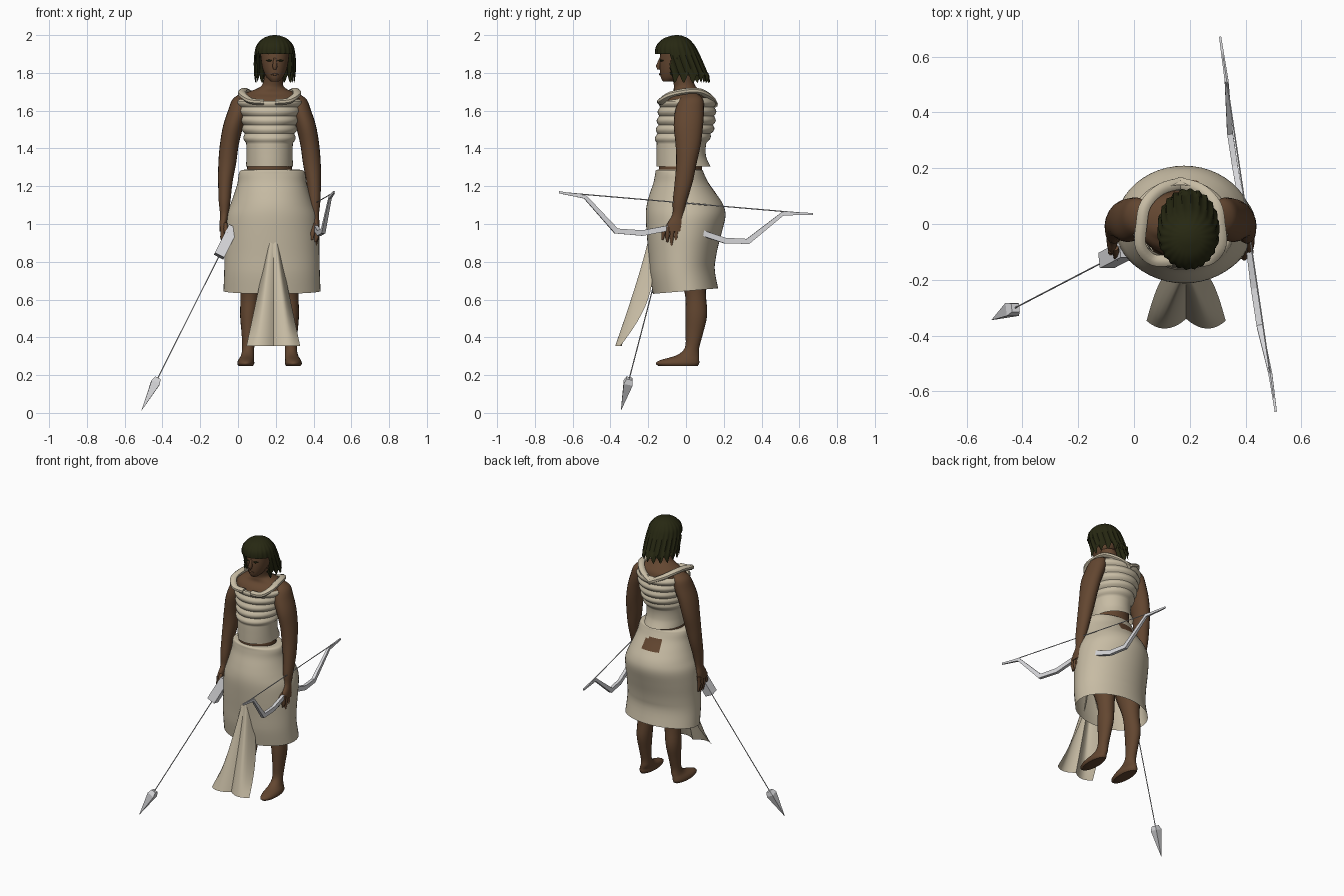
import bpy, bmesh, math
from mathutils import Vector

cube = bpy.data.objects.get("Cube")
if cube:
    bpy.data.objects.remove(cube, do_unlink=True)


def material(name, *rgb):
    m = bpy.data.materials.new(name)
    m.use_nodes = True
    m.diffuse_color = (*rgb, 1)
    m.node_tree.nodes["Principled BSDF"].inputs["Base Color"].default_value = (*rgb, 1)
    return m


LINEN = material("linen", .57, .5, .37)
SKIN = material("brown skin", .125, .062, .03)
HAIR = material("dark hair", .02, .021, .006)
METAL = material("pale grey", .7, .7, .72)
MID = .167      # body centre line
FACE_X = .195   # head centre line


def build(name, verts, faces, mat, smooth=True):
    mesh = bpy.data.meshes.new(name)
    mesh.from_pydata([tuple(v) for v in verts], [], faces)
    bm = bmesh.new()
    bm.from_mesh(mesh)
    bmesh.ops.recalc_face_normals(bm, faces=bm.faces)
    bm.to_mesh(mesh)
    bm.free()
    mesh.materials.append(mat)
    obj = bpy.data.objects.new(name, mesh)
    bpy.context.collection.objects.link(obj)
    if smooth:
        bpy.ops.object.select_all(action="DESELECT")
        obj.select_set(True)
        bpy.context.view_layer.objects.active = obj
        bpy.ops.object.shade_smooth_by_angle(angle=math.radians(50))
    return obj


def spline(rows, steps):
    """Pass a smooth curve through rows of numbers."""
    out = []
    for i in range(len(rows) - 1):
        a, b, c, d = (rows[max(0, min(len(rows) - 1, i + k))] for k in (-1, 0, 1, 2))
        for s in range(steps):
            t = s / steps
            out.append([q + t / 2 * (r - p + t * (2*p - 5*q + 4*r - s4 + t * (3*(q - r) + s4 - p)))
                        for p, q, r, s4 in zip(a, b, c, d)])
    return out + [list(rows[-1])]


def loft(name, rings, mat, x=MID, n=28, steps=4, swell=None, lift=None, caps=(True, True), drop=None):
    """Oval rings from low to high: height, side offset, half width, front y, back y."""
    rows, verts = spline(rings, steps), []
    for z, off, half, front, back in rows:
        for j in range(n):
            a = math.tau * j / n
            g = swell(z, a) if swell else 0
            p = Vector((x + off + (half + g) * math.cos(a),
                        (front + back) / 2 + ((back - front) / 2 + g) * math.sin(a), z))
            if lift:
                p.z += lift(p, a)
            verts.append(p)
    faces = [(i*n + j, i*n + (j+1) % n, (i+1)*n + (j+1) % n, (i+1)*n + j)
             for i in range(len(rows) - 1) for j in range(n)]
    if drop:
        faces = [f for f in faces if not drop(sum((verts[k] for k in f), Vector()) / 4)]
    if caps[0]:
        faces.append(tuple(reversed(range(n))))
    if caps[1]:
        faces.append(tuple(range(len(verts) - n, len(verts))))
    return build(name, verts, faces, mat)


def tube(name, path, radii, mat, n=8, flat=1, up=(0, 0, 1), smooth=True):
    """Sweep an oval or polygon along a path, one radius per point."""
    pts, verts = [Vector(p) for p in path], []
    for i, p in enumerate(pts):
        t = (pts[min(i + 1, len(pts) - 1)] - pts[max(i - 1, 0)]).normalized()
        side = t.cross(Vector(up)).normalized()
        top = side.cross(t)
        for j in range(n):
            a = math.tau * (j + .5) / n
            verts.append(p + radii[i] * (side * math.cos(a) * flat + top * math.sin(a)))
    faces = [(i*n + j, i*n + (j+1) % n, (i+1)*n + (j+1) % n, (i+1)*n + j)
             for i in range(len(pts) - 1) for j in range(n)]
    faces += [tuple(reversed(range(n))), tuple(range(len(verts) - n, len(verts)))]
    return build(name, verts, faces, mat, smooth)


# Body: torso with neck, head and face
loft("torso", [(1.1, 0, .14, -.13, .08), (1.27, 0, .122, -.145, .085), (1.45, 0, .11, -.13, .09),
               (1.6, 0, .15, -.12, .12), (1.66, .002, .165, -.1, .115), (1.69, .005, .14, -.07, .1),
               (1.715, .01, .08, -.065, .065), (1.74, .017, .054, -.065, .045),
               (1.8, .025, .05, -.08, .03)], SKIN)
loft("head", [(1.755, 0, .022, -.122, -.07), (1.775, 0, .042, -.133, -.02), (1.815, 0, .062, -.139, .02),
              (1.87, 0, .073, -.139, .04), (1.93, 0, .075, -.13, .04), (1.97, 0, .045, -.1, .01)],
     SKIN, x=FACE_X)
tube("nose", [(FACE_X, -.134, 1.88), (FACE_X, -.147, 1.835), (FACE_X, -.143, 1.818)],
     [.006, .014, .008], SKIN, up=(0, 1, 0))
for s in (-1, 1):
    tube("eye", [(FACE_X + s * d, y, 1.865) for d, y in ((.015, -.137), (.03, -.133), (.046, -.12))],
         [.002, .006, .002], HAIR)
tube("mouth", [(FACE_X + d, -.136, 1.792) for d in (-.02, 0, .02)], [.002, .007, .002], SKIN)


# Hair: ridged bob with a fringe and ragged ends
def strands(z, a):
    return .004 * math.sin(a * 22) * min(1, (2 - z) * 9)


def ragged(p, a):
    return .022 * math.sin(a * 16) if p.z < 1.79 else 0


def face_opening(c):
    return c.z < 1.9 and c.y < -.082


hair = loft("hair", [(1.768, 0, .106, -.125, .125), (1.85, 0, .108, -.15, .09), (1.9, 0, .105, -.162, .068),
                     (1.945, 0, .096, -.155, .045), (1.98, 0, .066, -.122, .014), (1.996, 0, .03, -.08, -.02),
                     (2, 0, .004, -.054, -.046)],
            HAIR, x=FACE_X, n=88, swell=strands, lift=ragged, caps=(False, True), drop=face_opening)

# Arms, hands and legs, one on each side
for s in (-1, 1):
    side = "left" if s > 0 else "right"
    loft(side + "_arm", [(z, s * d, h, f, b) for z, d, h, f, b in (
        (.96, .248, .017, -.105, -.015), (1, .246, .019, -.1, -.012), (1.05, .24, .022, -.072, -.012),
        (1.12, .238, .031, -.07, .004), (1.22, .234, .038, -.06, .035), (1.32, .224, .047, -.052, .056),
        (1.42, .213, .05, -.055, .078), (1.52, .192, .054, -.065, .09), (1.6, .165, .055, -.057, .095),
        (1.66, .148, .048, -.035, .09), (1.69, .13, .024, 0, .06))], SKIN, n=20)
    for k, tip in enumerate((.905, .875, .868, .878)):
        y = -.094 + k * .024
        tube(side + "_finger", [(MID + s * .248, y, .985), (MID + s * .25, y - .006, .93),
                                (MID + s * .242, y - .004, tip)], [.013, .012, .006], SKIN, up=(0, 1, 0))
    tube(side + "_thumb", [(MID + s * .235, -.085, 1), (MID + s * .228, -.12, .95), (MID + s * .226, -.125, .915)],
         [.013, .012, .006], SKIN, up=(0, 1, 0))
    loft(side + "_leg", [(z, s * d, h, f, b) for z, d, h, f, b in (
        (.248, .126, .038, -.145, .062), (.262, .126, .045, -.16, .07), (.28, .124, .042, -.135, .07),
        (.305, .116, .035, -.05, .07), (.345, .113, .032, -.006, .07), (.42, .112, .036, -.002, .09),
        (.52, .11, .046, -.003, .112), (.64, .102, .052, -.008, .105), (.8, .1, .07, -.07, .11),
        (1, .09, .085, -.11, .12))], SKIN, n=20)


# Top: fitted bodice with five puffed bands
def bands(z, a):
    return .012 * abs(math.sin(math.pi * (z - 1.43) / .047)) if 1.43 < z < 1.665 else 0


def neckline(p, a):
    return -.02 * max(0, -math.sin(a)) if p.z > 1.655 else 0


loft("bodice", [(1.305, 0, .125, -.156, .13), (1.36, 0, .122, -.156, .106), (1.43, 0, .124, -.155, .108),
                (1.5, 0, .134, -.148, .138), (1.58, 0, .15, -.14, .148), (1.64, 0, .166, -.133, .147),
                (1.67, 0, .168, -.122, .14)], LINEN, n=40, steps=10, swell=bands, lift=neckline,
     caps=(False, False))
for s in (-1, 1):
    strap = spline([(MID + s * d, y, z) for d, y, z in (
        (.03, -.13, 1.645), (.1, -.128, 1.652), (.143, -.08, 1.685), (.14, 0, 1.703), (.125, .07, 1.702),
        (.07, .125, 1.67), (-.01, .148, 1.63))], 5)
    tube("shoulder_strap", strap, [.017] * len(strap), LINEN, flat=1.3)


# Skirt: flared wrap, open below, with a bare patch behind the waist
def hem(p, a):
    return p.y * .085 if p.z < .8 else 0


skirt = loft("skirt", [(.645, 0, .257, -.175, .17), (.75, 0, .253, -.192, .152), (.85, 0, .251, -.2, .163),
                       (.95, 0, .25, -.208, .188), (1.04, 0, .243, -.213, .209), (1.1, 0, .222, -.208, .198),
                       (1.16, 0, .2, -.192, .16), (1.22, 0, .182, -.172, .118), (1.265, 0, .176, -.163, .096),
                       (1.285, 0, .162, -.158, .086), (1.288, 0, .12, -.13, .06)],
             LINEN, x=.18, n=48, lift=hem, caps=(False, False))
skirt.data.materials.append(SKIN)
for f in skirt.data.polygons:
    c = f.center
    if c.y > 0 and abs(c.x - MID) < .065 - abs(c.z - 1.19) * .5 and 1.165 < c.z < 1.235:
        f.material_index = 1

# Apron: hanging front panel with two rounded folds
COLS, ROWS = 20, 14
panel = []
for i in range(ROWS + 1):
    v = i / ROWS
    for j in range(COLS + 1):
        u = 2 * j / COLS - 1
        e = abs(u) - .55
        back = .09 * math.sin(math.pi * v * .9) * (e / .45) ** 2 if e > 0 else .035 * v * (e / .55) ** 2
        panel.append((.187 + u * (.02 + .122 * v), -.198 - .177 * v ** 1.15 + back, .93 - .575 * v))
W = COLS + 1
build("apron", panel, [(i*W + j, i*W + j + 1, (i+1)*W + j + 1, (i+1)*W + j)
                       for i in range(ROWS) for j in range(COLS)], LINEN)


# Bow: angular limbs and a taut string
def bow_point(y, z):
    return (.411 - .145 * y - .1 * max(0, 1.1 - z), y, z)


limbs = [(-.672, 1.168), (-.534, 1.143), (-.37, .963), (-.23, .952), (-.06, .985), (.03, .975),
         (.116, .942), (.206, .912), (.328, .908), (.513, 1.055), (.672, 1.053)]
tube("bow", [bow_point(*p) for p in limbs],
     [.008, .014, .021, .021, .02, .02, .021, .021, .021, .014, .008], METAL, n=4, flat=.7, smooth=False)
tube("bow_string", [bow_point(*limbs[0]), bow_point(*limbs[-1])], [.003, .003], METAL, n=6)

# Arrow: shaft, block fletching and pointed head
tail, tip = Vector((-.025, -.092, .98)), Vector((-.51, -.344, .014))


def along(t):
    return tail.lerp(tip, t)


tube("arrow_shaft", [along(0), along(.9)], [.003, .003], METAL, n=6)
tube("arrow_fletching", [along(0), along(.155)], [.04, .04], METAL, n=4, flat=1, up=(0, 1, 0), smooth=False)
tube("arrow_head", [along(.825), along(.85), along(1)], [.022, .034, .001], METAL, n=4,
     up=(0, 1, 0), smooth=False)
